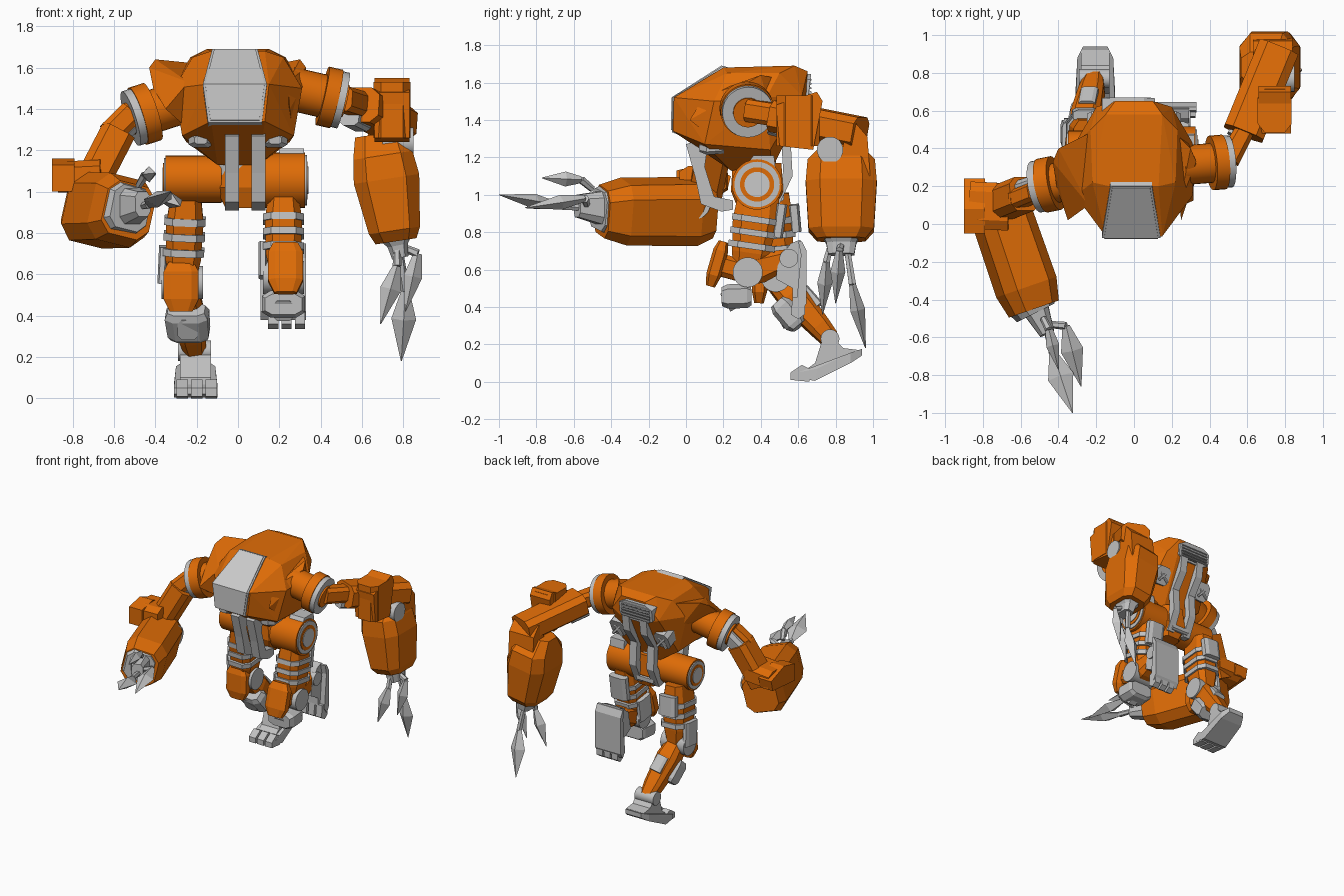
import bpy
import bmesh
import math
from mathutils import Vector

default_cube = bpy.data.objects.get("Cube")
if default_cube:
    bpy.data.objects.remove(default_cube, do_unlink=True)


def make_material(name, red, green, blue):
    material = bpy.data.materials.new(name)
    material.use_nodes = True
    material.diffuse_color = (red, green, blue, 1)
    shader = material.node_tree.nodes["Principled BSDF"]
    shader.inputs["Base Color"].default_value = (red, green, blue, 1)
    return material


orange = make_material("orange paint", .74, .15, .002)
grey = make_material("grey metal", .53, .53, .53)
silver = make_material("silver panel", .59, .59, .59)
dark = make_material("dark recess", .15, .15, .15)

UPWARD = (0, 0, 1)
FORWARD = (0, -1, 0)
CHAMFERED = [(1, .6), (.6, 1), (-.6, 1), (-1, .6), (-1, -.6), (-.6, -1), (.6, -1), (1, -.6)]
smooth_objects = []


def finish(name, bm, material):
    bmesh.ops.recalc_face_normals(bm, faces=bm.faces)
    mesh = bpy.data.meshes.new(name)
    bm.to_mesh(mesh)
    bm.free()
    mesh.materials.append(material)
    part = bpy.data.objects.new(name, mesh)
    bpy.context.collection.objects.link(part)
    return part


def tube(name, start, end, profile, material, sides=0, facing=FORWARD):
    """Loft a chamfered box or polygon; profile rows are position, half width, half depth."""
    bm = bmesh.new()
    start = Vector(start)
    axis = Vector(end) - start
    across = axis.cross(Vector(facing)).normalized()
    outward = across.cross(axis).normalized()
    section = CHAMFERED
    if sides:
        angles = [math.tau * index / sides for index in range(sides)]
        section = [(math.cos(angle), math.sin(angle)) for angle in angles]
    rings = [[bm.verts.new(start + axis * along + across * (width * u) + outward * (depth * v))
              for u, v in section] for along, width, depth in profile]
    count = len(section)
    for lower, upper in zip(rings, rings[1:]):
        for index in range(count):
            following = (index + 1) % count
            bm.faces.new((lower[index], lower[following], upper[following], upper[index]))
    bm.faces.new(rings[0])
    bm.faces.new(rings[-1])
    return finish(name, bm, material)


def block(name, start, end, width, depth, material, facing=FORWARD):
    return tube(name, start, end, [(0, width, depth), (1, width, depth)], material, 0, facing)


def drum(name, start, end, radius, material):
    part = tube(name, start, end, [(0, radius, radius), (1, radius, radius)], material, 28)
    smooth_objects.append(part)


def hull(name, points, material):
    bm = bmesh.new()
    for point in points:
        bm.verts.new(point)
    result = bmesh.ops.convex_hull(bm, input=bm.verts)
    bmesh.ops.delete(bm, geom=result["geom_interior"], context="VERTS")
    bmesh.ops.dissolve_limit(bm, angle_limit=math.radians(2), verts=bm.verts, edges=bm.edges)
    return finish(name, bm, material)


def slab(name, left, right, outline, material):
    """Extrude a side outline of y, z points across x."""
    bm = bmesh.new()
    near = [bm.verts.new((left, y, z)) for y, z in outline]
    far = [bm.verts.new((right, y, z)) for y, z in outline]
    bm.faces.new(near)
    bm.faces.new(far)
    for index in range(len(near)):
        before = index - 1
        bm.faces.new((near[before], near[index], far[index], far[before]))
    return finish(name, bm, material)


def mirrored(points):
    return [(x * sign, y, z) for x, y, z in points for sign in (-1, 1)]


# Torso shell
hull("torso", mirrored([
    (.13, .2, 1.68), (.15, .58, 1.69), (.1, .65, 1.66), (.15, -.065, 1.52), (.13, -.07, 1.34),
    (.22, .22, 1.65), (.23, .5, 1.65), (.31, .15, 1.5), (.31, .43, 1.52), (.2, .62, 1.53),
    (.27, .1, 1.27), (.25, .45, 1.24), (.1, .24, 1.13), (.1, .46, 1.14), (.12, .64, 1.5)]), orange)

# Front hatch with raised frame and panel
frame = mirrored([(.13, -.076, 1.335), (.155, -.074, 1.52), (.11, .2, 1.69)])
frame = [(x - .015, y, z) for x, y, z in frame]
hull("hatch_frame", frame + [(x, y + .05, z - .02) for x, y, z in frame], grey)
panel = mirrored([(.118, -.08, 1.347), (.143, -.078, 1.52), (.1, .19, 1.691)])
panel = [(x - .015, y, z) for x, y, z in panel]
hull("hatch_panel", panel + [(x, y + .05, z - .02) for x, y, z in panel], silver)

# Shoulder guards, lower pods and rear braces
for side, label, spread in ((1, "left", -.03), (-1, "right", .07)):
    hull(f"{label}_shoulder_guard", [(side * (x + spread * reach), y, z) for x, y, z, reach in (
        (.2, .5, 1.62, 0), (.33, .4, 1.64, 1), (.36, .33, 1.6, 1), (.34, .2, 1.5, 1),
        (.28, .02, 1.4, 1), (.24, .1, 1.53, 0), (.26, .12, 1.32, 0), (.28, .45, 1.45, 0))], orange)
    tube(f"{label}_pod", (side * .18, .2, 1.26), (side * .18, .07, 1.25),
         [(0, .06, .04), (.7, .06, .04), (1, .03, .02)], grey, 0, UPWARD)
    block(f"{label}_brace_frame", (side * .19, .48, 1.39), (side * .19, .565, 1.35), .06, .07, grey, UPWARD)
    for slope in (-1, 1):
        block(f"{label}_brace_bar", (side * .19 - .04, .567, 1.347 - slope * .045),
              (side * .19 + .04, .567, 1.347 + slope * .045), .01, .008, silver)

# Back vent with slats
block("vent_box", (-.03, .58, 1.58), (-.03, .66, 1.57), .14, .075, grey, UPWARD)
block("vent_recess", (-.03, .6, 1.575), (-.03, .662, 1.57), .12, .06, dark, UPWARD)
for index in range(5):
    height = 1.525 + index * .0225
    block("vent_slat", (-.15, .662, height), (.09, .662, height), .006, .008, grey)

# Waist, pelvis and straps
drum("waist", (0, .36, 1.2), (0, .37, 1.05), .12, grey)
tube("pelvis", (.02, .38, 1.17), (.02, .38, .92), [(0, .1, .13), (.6, .13, .14), (1, .08, .1)], orange)
for x in (-.03, .1):
    slab("front_strap", x - .034, x + .034, [(0, 1.27), (.06, 1.29), (.11, 1.22), (.1, 1.15), (.15, .99),
                                             (.25, .97), (.25, .92), (.19, .91), (.08, .95), (.05, 1.09)], grey)
for x in (-.09, .06):
    slab("back_strap", x - .03, x + .03, [(.66, 1.52), (.645, 1.4), (.56, 1.28), (.57, 1.1), (.5, .95),
                                          (.44, .96), (.52, 1.12), (.51, 1.28), (.58, 1.4), (.6, 1.52)], grey)
block("back_strap_bridge", (-.09, .49, .99), (.06, .49, .99), .025, .035, grey)

# Hip drums with ringed caps
for label, inner, outer, height, radius in (("left", .1, .325, 1.055, .135), ("right", -.08, -.35, 1.06, .115)):
    sign = 1 if outer > 0 else -1
    drum(f"{label}_hip", (inner, .38, height), (outer, .38, height), radius, orange)
    for ring, (scale, proud, material) in enumerate(((.9, .008, grey), (.68, .012, orange), (.5, .016, silver))):
        drum(f"{label}_hip_cap_{ring}", (outer - sign * .03, .38, height),
             (outer + sign * proud, .38, height), radius * scale, material)
slab("left_hip_lug", .2, .32, [(.29, 1.1), (.36, 1.21), (.47, 1.21), (.49, 1.05)], grey)


def leg(label, hip, knee, ankle, cap_top, cap_bottom, guard_start, guard_end, panel_end):
    hip, knee, ankle = Vector(hip), Vector(knee), Vector(ankle)
    tube(f"{label}_thigh", hip, knee, [(0, .07, .11), (.35, .09, .12), (.75, .085, .1), (1, .06, .08)], orange)
    for along in (.28, .45, .62):
        centre = hip.lerp(knee, along)
        block(f"{label}_thigh_band", centre, hip.lerp(knee, along + .08), .1, .125, grey)
    back = Vector((0, .13, 0))
    block(f"{label}_thigh_panel", hip.lerp(knee, .12) + back, hip.lerp(knee, panel_end) + back, .07, .03, grey)
    beside = Vector((-.1, 0, 0))
    block(f"{label}_thigh_piston", hip.lerp(knee, .6) + beside, knee + beside, .02, .07, silver)
    half = Vector((.1, 0, 0))
    drum(f"{label}_knee", knee - half, knee + half, .08, grey)
    tube(f"{label}_kneecap", cap_top, cap_bottom,
         [(0, .06, .025), (.2, .085, .04), (.75, .085, .04), (1, .055, .025)], orange)
    block(f"{label}_kneecap_mount", Vector(cap_top).lerp(Vector(cap_bottom), .5), knee, .06, .06, orange, UPWARD)
    tube(f"{label}_shin", knee, ankle, [(0, .06, .07), (.3, .08, .08), (.8, .065, .06), (1, .05, .05)], orange)
    calf = Vector((0, .05, .05))
    block(f"{label}_calf_plate", knee.lerp(ankle, .35) + calf, knee.lerp(ankle, .62) + calf, .045, .025, grey)
    tube(f"{label}_shin_guard", guard_start, guard_end,
         [(0, .09, .05), (.2, .105, .065), (.85, .1, .065), (1, .09, .05)], grey, 0, UPWARD)
    middle = Vector(guard_start).lerp(Vector(guard_end), .5)
    block(f"{label}_guard_plate", middle, middle + Vector((0, -.06, -.035)), .05, .055, silver, UPWARD)
    drum(f"{label}_ankle", ankle - half * .8, ankle + half * .8, .05, grey)


leg("left", (.22, .39, 1.0), (.22, .33, .585), (.22, .55, .66),
    (.23, .2, .75), (.23, .13, .51), (.22, .19, .455), (.22, .35, .46), .55)
leg("right", (-.25, .44, 1.0), (-.27, .48, .56), (-.21, .77, .23),
    (-.275, .4, .66), (-.275, .39, .42), (-.25, .5, .43), (-.235, .61, .3), .45)

# Raised left foot, toes hanging down
slab("left_foot", .14, .29, [(.56, .74), (.61, .76), (.63, .7), (.63, .42), (.57, .44), (.57, .5),
                             (.48, .55), (.49, .62), (.53, .7)], grey)
slab("left_sole", .11, .33, [(.6, .75), (.62, .75), (.645, .7), (.645, .42), (.62, .38), (.59, .42), (.615, .68)], grey)
for x in (.17, .235, .3):
    slab("left_toe", x - .025, x + .025, [(.57, .45), (.56, .36), (.6, .335), (.635, .36), (.635, .45)], grey)

# Planted right foot with a tapered sole
slab("right_foot", -.28, -.13, [(.62, .05), (.69, .1), (.73, .23), (.78, .245), (.84, .18), (.92, .17), (.92, .14), (.69, .03)], grey)
hull("right_sole", [(-.205 + side * width, y, z) for side in (-1, 1) for width, y, z in (
    (.105, .6, .02), (.105, .6, .05), (.105, .7, .07), (.095, .88, .155), (.065, .94, .175),
    (.065, .94, .14), (.095, .88, .1), (.105, .69, .005))], grey)
for x in (-.27, -.2, -.13):
    slab("right_toe", x - .028, x + .028, [(.56, .01), (.56, .05), (.62, .09), (.66, .07), (.66, 0)], grey)


def shoulder(label, root, joint):
    root, joint = Vector(root), Vector(joint)
    drum(f"{label}_shoulder_collar", root, joint, .105, orange)
    for name, first, last, radius, material in (("flange", .66, .94, .145, orange), ("ring", .94, 1.08, .138, grey),
                                                ("hub", 1, 1.13, .08, orange)):
        drum(f"{label}_shoulder_{name}", root.lerp(joint, first), root.lerp(joint, last), radius, material)


def finger(name, base, knuckle, tip, width, facing):
    tube(f"{name}_link", base, knuckle, [(0, .018, .018), (1, .022, .022)], grey, 6, facing)
    tube(f"{name}_blade", knuckle, tip, [(0, .02, .018), (.4, width, .04), (1, .002, .002)], silver, 4, facing)


# Left arm, hanging behind
shoulder("left", (.25, .31, 1.5), (.49, .33, 1.445))
tube("left_arm_link", (.5, .34, 1.45), (.6, .52, 1.42), [(0, .06, .06), (1, .05, .06)], orange, 0, UPWARD)
block("left_arm_brace", (.54, .46, 1.36), (.6, .58, 1.33), .05, .04, grey, UPWARD)
block("left_upper_arm", (.58, .48, 1.42), (.765, .93, 1.33), .11, .085, orange, UPWARD)
block("left_elbow_shroud", (.745, .6, 1.53), (.745, .6, 1.26), .09, .115, orange)
slab("left_shroud_flap", .66, .83, [(.48, 1.48), (.7, 1.55), (.73, 1.5), (.68, 1.24), (.5, 1.26)], orange)
drum("left_elbow", (.7, .77, 1.24), (.85, .77, 1.24), .07, grey)
tube("left_forearm", (.685, .83, 1.28), (.765, .83, .76),
     [(0, .12, .08), (.2, .145, .18), (.42, .16, .19), (.9, .125, .175), (1, .1, .13)], orange)
hull("left_elbow_guard", [(x, y, z) for x in (.63, .84) for y, z in
                          ((.83, 1.15), (.985, 1.1), (.97, 1.31), (.91, 1.38), (.85, 1.37))], orange)
tube("left_wrist", (.765, .83, .78), (.785, .83, .68), [(0, .08, .1), (.4, .05, .08), (1, .04, .07)], grey)
finger("left_finger_front", (.77, .77, .72), (.77, .75, .64), (.69, .73, .36), .05, FORWARD)
finger("left_finger_main", (.78, .86, .72), (.81, .89, .52), (.79, .96, .18), .06, FORWARD)
finger("left_finger_side", (.8, .83, .73), (.87, .82, .7), (.81, .8, .42), .045, FORWARD)

# Right arm, reaching forward
shoulder("right", (-.25, .25, 1.44), (-.5, .2, 1.36))
tube("right_arm_link", (-.5, .2, 1.36), (-.62, .16, 1.24), [(0, .06, .06), (1, .055, .06)], grey)
block("right_arm_cover", (-.52, .17, 1.38), (-.62, .13, 1.28), .06, .05, orange)
block("right_upper_arm", (-.58, .16, 1.29), (-.73, .1, 1.0), .085, .09, orange)
block("right_elbow_shroud", (-.87, .1, 1.07), (-.66, .09, 1.08), .075, .125, orange)
slab("right_shroud_flap", -.9, -.79, [(-.05, 1.0), (-.05, 1.13), (.08, 1.16), (.24, 1.1), (.22, 1.02)], orange)
drum("right_elbow", (-.56, .05, .95), (-.66, .05, .95), .08, grey)
tube("right_forearm", (-.73, .13, .91), (-.53, -.45, .91),
     [(0, .12, .13), (.15, .145, .17), (.8, .15, .165), (1, .125, .13)], orange, 0, (.25, 0, 1))
tube("right_wrist_ring", (-.54, -.43, .92), (-.52, -.47, .92), [(0, .115, .12), (1, .1, .105)], grey, 0, (.25, 0, 1))
tube("right_wrist", (-.52, -.45, .93), (-.46, -.58, .94), [(0, .07, .09), (1, .04, .06)], grey, 0, UPWARD)
finger("right_finger_top", (-.48, -.5, 1.03), (-.45, -.56, 1.08), (-.4, -.77, 1.09), .035, UPWARD)
finger("right_finger_main", (-.46, -.56, .93), (-.43, -.68, .94), (-.325, -1.0, 1.0), .07, UPWARD)
finger("right_finger_side", (-.46, -.53, .94), (-.36, -.54, .98), (-.28, -.86, .93), .06, UPWARD)

# Smooth the round parts only
bpy.ops.object.select_all(action="DESELECT")
for part in smooth_objects:
    part.select_set(True)
bpy.context.view_layer.objects.active = smooth_objects[0]
bpy.ops.object.shade_smooth_by_angle()
